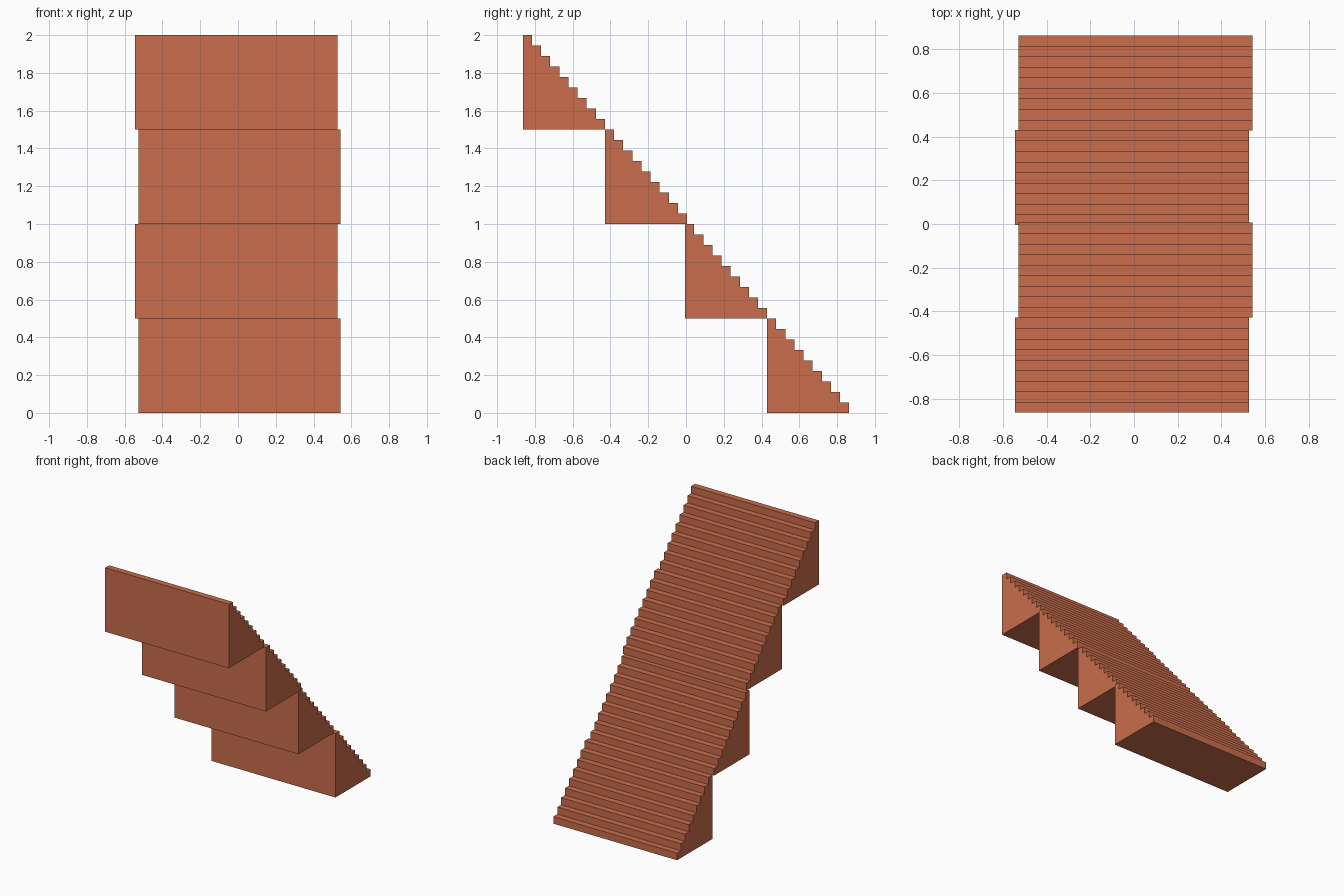
import bpy
import bmesh

cube = bpy.data.objects.get("Cube")
if cube:
    bpy.data.objects.remove(cube, do_unlink=True)

COLOR = (0.588, 0.152, 0.07, 1.0)
STEPS = 9
DEPTH = 0.435
HEIGHT = 0.5
WIDTH = 1.07

terracotta = bpy.data.materials.new("terracotta")
terracotta.use_nodes = True
terracotta.diffuse_color = COLOR
terracotta.node_tree.nodes["Principled BSDF"].inputs["Base Color"].default_value = COLOR


def stair_profile():
    """Side outline: upright wall at the front, steps going down to the back."""
    points = [(0, 0)]
    for i in range(STEPS):
        z = HEIGHT * (STEPS - i) / STEPS
        points += [(DEPTH * i / STEPS, z), (DEPTH * (i + 1) / STEPS, z)]
    return points + [(DEPTH, 0)]


def make_flight(name, x_center, y_front, z_base):
    bm = bmesh.new()
    verts = [bm.verts.new((-WIDTH / 2, y, z)) for y, z in stair_profile()]
    side = bm.faces.new(verts)
    # Extrude the side outline across the width
    extruded = bmesh.ops.extrude_face_region(bm, geom=[side], use_keep_orig=True)
    moved = [g for g in extruded["geom"] if isinstance(g, bmesh.types.BMVert)]
    bmesh.ops.translate(bm, verts=moved, vec=(WIDTH, 0, 0))
    bmesh.ops.recalc_face_normals(bm, faces=bm.faces)
    mesh = bpy.data.meshes.new(name)
    bm.to_mesh(mesh)
    bm.free()
    mesh.materials.append(terracotta)
    flight = bpy.data.objects.new(name, mesh)
    flight.location = (x_center, y_front, z_base)
    bpy.context.collection.objects.link(flight)


# Four stacked flights, alternately shifted sideways
for level, y_front in enumerate((0.429, -0.005, -0.429, -0.864)):
    shift = 0.007 if level % 2 == 0 else -0.009
    make_flight(f"stair_flight_{level + 1}", shift, y_front, HEIGHT * level)
